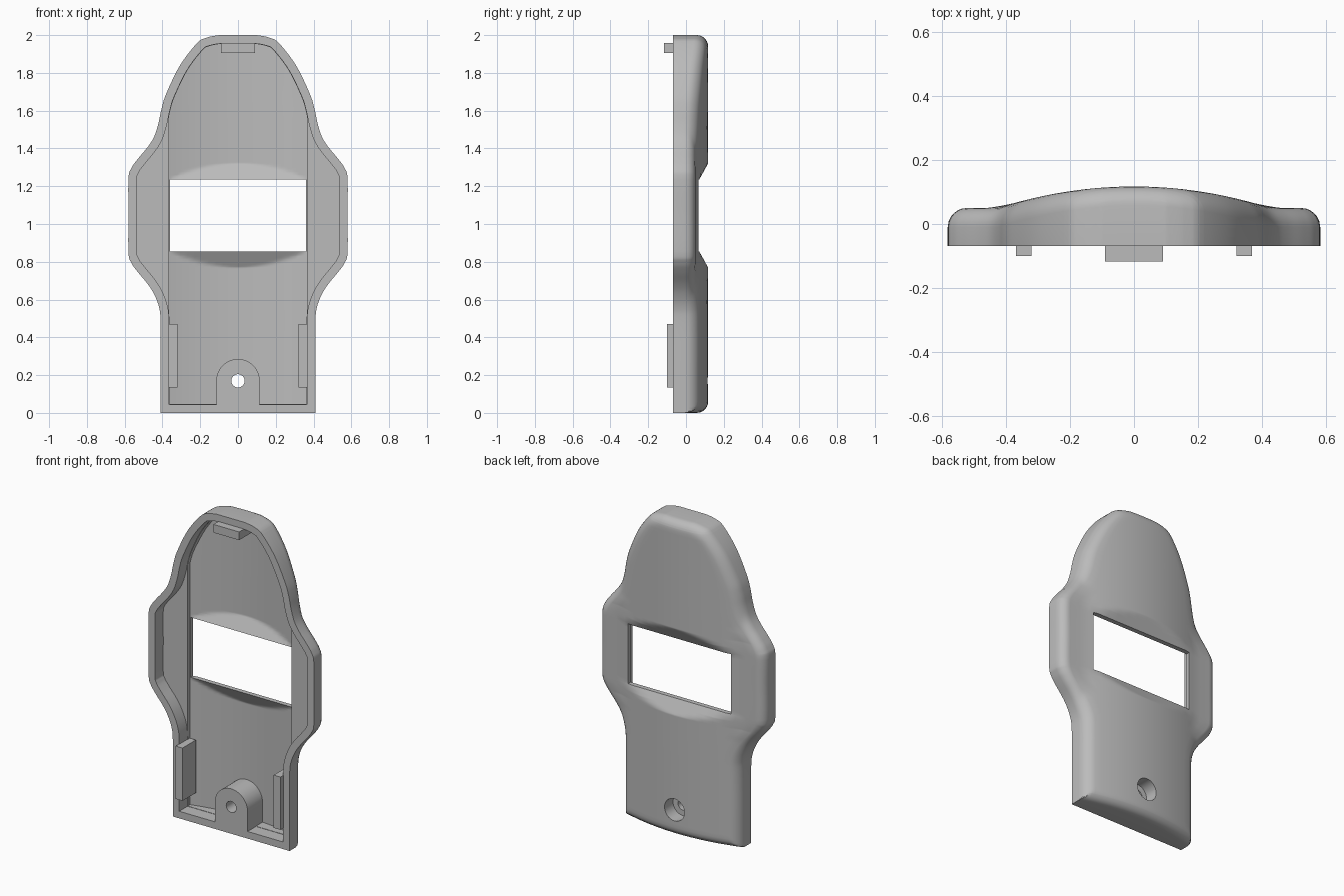
import bpy, bmesh, math
from mathutils import Vector

if "Cube" in bpy.data.objects:
    bpy.data.objects.remove(bpy.data.objects["Cube"])

RIM, WALL, ROUND = -0.068, 0.045, 0.06
WIN_Z, WIN_H, WIN_X = 1.045, 0.19, 0.36

grey = bpy.data.materials.new("grey plastic")
grey.use_nodes = True
grey.diffuse_color = (0.5, 0.5, 0.5, 1)
grey.node_tree.nodes["Principled BSDF"].inputs["Base Color"].default_value = (0.5, 0.5, 0.5, 1)


def finish(name, bm):
    bmesh.ops.recalc_face_normals(bm, faces=bm.faces)
    me = bpy.data.meshes.new(name)
    bm.to_mesh(me)
    bm.free()
    me.materials.append(grey)
    ob = bpy.data.objects.new(name, me)
    bpy.context.collection.objects.link(ob)
    return ob


# Right half of the outline as (half width, height), smoothed
KEYS = [(.41, 0), (.41, .25), (.41, .48), (.418, .56), (.445, .63), (.48, .685),
        (.53, .745), (.565, .795), (.58, .85), (.58, 1.05), (.58, 1.24), (.565, 1.295),
        (.53, 1.345), (.48, 1.405), (.445, 1.46), (.422, 1.53), (.405, 1.61), (.38, 1.69),
        (.307, 1.84), (.217, 1.957), (.165, 1.987), (.1, 2)]


def smooth(keys, steps=5):
    p = [Vector(k) for k in keys]
    p = [p[0]] + p + [p[-1]]
    out = []
    for a, b, c, d in zip(p, p[1:], p[2:], p[3:]):
        for i in range(steps):
            t = i / steps
            out.append(0.5 * (2*b + (c - a)*t + (2*a - 5*b + 4*c - d)*t*t
                              + (3*b - a - 3*c + d)*t**3))
    return out + [p[-1]]


edge = smooth(KEYS)


def inset(d):
    out = []
    for i, p in enumerate(edge):
        t = (edge[min(i + 1, len(edge) - 1)] - edge[max(i - 1, 0)]).normalized()
        q = p + d * Vector((-t.y, t.x))
        if i == len(edge) - 1:
            q = Vector((p.x - d * .3, p.y - d))
        if q.y > d + .004 and (not out or q.y > out[-1].y + .0005):
            out.append(q)
    return [Vector((edge[0].x - d, d))] + out


def width(line, z):
    for a, b in zip(line, line[1:]):
        if z <= b.y:
            return a.x + (b.x - a.x) * max(0, z - a.y) / (b.y - a.y)
    return line[-1].x


def with_rows(line, extra):
    rows = list(line) + [Vector((width(line, z), z)) for z in extra]
    rows.sort(key=lambda r: r.y)
    return [r for i, r in enumerate(rows) if i == 0 or r.y - rows[i-1].y > .0004]


closed = [Vector((0, 0))] + edge + [Vector((0, 2))]


def edge_distance(x, z):
    p, best = Vector((abs(x), z)), 9
    for a, b in zip(closed, closed[1:]):
        ab = b - a
        t = min(1, max(0, (p - a).dot(ab) / ab.length_squared))
        best = min(best, (p - a - ab * t).length)
    return best


def dome(x, z, base, lip):
    # Arched back that ramps down toward the window
    ramp = lip + .55 * max(0, abs(z - WIN_Z) - WIN_H)
    return min(base - .37 * x * x, ramp)


def outer_height(x, z):
    h = max(.05, dome(x, z, .117, .07))
    d = edge_distance(x, z)
    if d < ROUND:
        h += math.sqrt(max(0, ROUND**2 - (ROUND - d)**2)) - ROUND
    return h


def solid(name, rows, height, base):
    # Closed body: a height grid across the outline, walled down to a flat base
    bm = bmesh.new()
    near = [0, .003, .01, .02, .032, .045, .06]
    grid = []
    for r in rows:
        core = r.x - near[-1]
        half = [r.x - d for d in near] + [core * k / 8 for k in range(7, 0, -1)]
        xs = [-x for x in half] + [0] + half[::-1]
        grid.append([bm.verts.new((x, height(x, r.y), r.y)) for x in xs])
    for a, b in zip(grid, grid[1:]):
        for j in range(len(a) - 1):
            bm.faces.new((a[j], a[j+1], b[j+1], b[j]))
    loop = (grid[0] + [g[-1] for g in grid[1:-1]] + grid[-1][::-1]
            + [g[0] for g in grid[-2:0:-1]])
    low = [bm.verts.new((v.co.x, base, v.co.z)) for v in loop]
    for i in range(len(loop)):
        bm.faces.new((loop[i-1], loop[i], low[i], low[i-1]))
    bm.faces.new(low)
    return finish(name, bm)


def prism(name, pts, y0, y1):
    bm = bmesh.new()
    f = bm.faces.new([bm.verts.new((x, y0, z)) for x, z in pts])
    ext = bmesh.ops.extrude_face_region(bm, geom=[f])
    bmesh.ops.translate(bm, vec=(0, y1 - y0, 0),
                        verts=[v for v in ext["geom"] if isinstance(v, bmesh.types.BMVert)])
    return finish(name, bm)


def box(name, x0, x1, y0, y1, z0, z1):
    return prism(name, [(x0, z0), (x1, z0), (x1, z1), (x0, z1)], y0, y1)


def arc(r, z, start, end, n):
    return [(r * math.cos(start + (end - start) * i / n),
             z + r * math.sin(start + (end - start) * i / n)) for i in range(n + 1)]


def combine(target, tool, op):
    mod = target.modifiers.new("cut", "BOOLEAN")
    mod.operation, mod.object, mod.solver = op, tool, "EXACT"
    bpy.context.view_layer.update()
    me = bpy.data.meshes.new_from_object(
        target.evaluated_get(bpy.context.evaluated_depsgraph_get()))
    target.modifiers.clear()
    target.data = me
    bpy.data.objects.remove(tool)


# Outer shell with rounded back edges
ramps = [WIN_Z + s * (WIN_H + d) for s in (-1, 1) for d in (0, .04, .085, .095)]
ends = [.003, .01, .02, .032, .045, .06]
shell = solid("back_cover", with_rows(edge, ramps + ends + [2 - e for e in ends]),
              outer_height, RIM)

# Hollow: shallow side wings, then the deeper arched middle
combine(shell, solid("wing_cavity", inset(WALL), lambda x, z: .015, -.3), "DIFFERENCE")
deep = [Vector((min(p.x, .365), p.y)) for p in with_rows(inset(WALL + .002), ramps)]
combine(shell, solid("middle_cavity", deep,
                     lambda x, z: dome(x, z, .087, .04), -.29), "DIFFERENCE")

# Window opening
combine(shell, box("window", -WIN_X, WIN_X, -.3, .3, WIN_Z - WIN_H, WIN_Z + WIN_H),
        "DIFFERENCE")

# Screw boss with through hole and countersunk back
SCREW_Z = .17
boss = [(-.115, .02), (.115, .02)] + arc(.115, SCREW_Z, 0, math.pi, 24)
combine(shell, prism("boss", boss, RIM, .095), "UNION")
for r, y0 in ((.035, -.3), (.07, .03)):
    combine(shell, prism("hole", arc(r, SCREW_Z, 0, math.tau, 32)[:-1], y0, .3), "DIFFERENCE")

# Locating tabs
tabs = [box("top_tab", -.09, .09, -.117, .01, 1.905, 1.957)]
for side, s in (("left", 1), ("right", -1)):
    a, b = sorted((s * .32, s * .368))
    tabs.append(box(side + "_side_tab", a, b, -.1, .035, .135, .47))

# Smooth shading with sharp edges kept
bpy.ops.object.select_all(action="DESELECT")
shell.select_set(True)
bpy.context.view_layer.objects.active = shell
bpy.ops.object.shade_smooth_by_angle(angle=math.radians(30))
